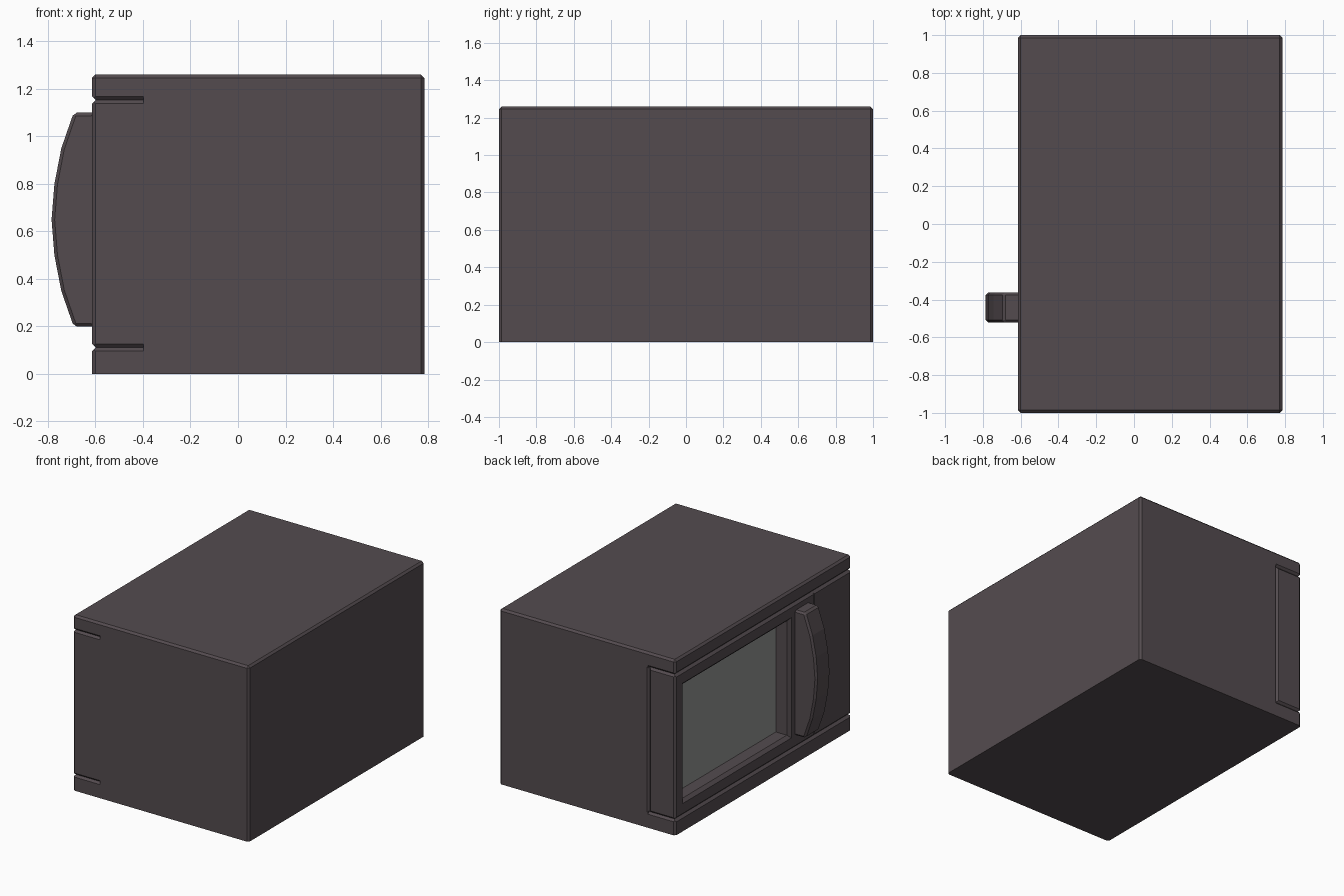
import bpy, bmesh, math
from mathutils import Matrix

if "Cube" in bpy.data.objects:
    bpy.data.objects.remove(bpy.data.objects["Cube"])


def material(name, rgb):
    m = bpy.data.materials.new(name)
    m.diffuse_color = (*rgb, 1)
    m.use_nodes = True
    m.node_tree.nodes["Principled BSDF"].inputs["Base Color"].default_value = m.diffuse_color
    return m


CASE = material("dark plum casing", (0.088, 0.071, 0.078))
GLASS = material("grey glass", (0.29, 0.295, 0.29))


def add(name, bm, mat=CASE):
    bmesh.ops.recalc_face_normals(bm, faces=bm.faces)
    me = bpy.data.meshes.new(name)
    bm.to_mesh(me)
    bm.free()
    me.materials.append(mat)
    ob = bpy.data.objects.new(name, me)
    bpy.context.collection.objects.link(ob)
    return ob


def box_bm(lo, hi):
    bm = bmesh.new()
    bmesh.ops.create_cube(bm, size=1)
    for v in bm.verts:
        v.co = [lo[i] if v.co[i] < 0 else hi[i] for i in range(3)]
    return bm


def cut(body, cutter):
    m = body.modifiers.new("cut", "BOOLEAN")
    m.operation, m.solver, m.object = "DIFFERENCE", "EXACT", cutter
    bpy.context.view_layer.objects.active = body
    bpy.ops.object.modifier_apply(modifier=m.name)
    bpy.data.objects.remove(cutter)


def groove(body, axis, centre, length, r):
    # diamond bar that leaves a V-shaped groove
    bm = bmesh.new()
    bmesh.ops.create_cone(bm, cap_ends=True, segments=4, radius1=r, radius2=r, depth=length)
    # make sure the diamond points lie along the axes
    if abs(abs(bm.verts[:][0].co.x) - abs(bm.verts[:][0].co.y)) < 1e-4:
        bm.transform(Matrix.Rotation(math.pi / 4, 4, "Z"))
    if axis != "Z":
        bm.transform(Matrix.Rotation(math.pi / 2, 4, "Y" if axis == "X" else "X"))
    bm.transform(Matrix.Translation(centre))
    cut(body, add("groove_cutter", bm))


F, B, H = -0.615, 0.785, 1.26   # door face, back face, height

# casing: chamfered everywhere but around the base
bm = box_bm((F, -1, 0), (B, 1, H))
edges = [e for e in bm.edges if any(v.co.z > 0.1 for v in e.verts)]
bmesh.ops.bevel(bm, geom=edges, offset=0.014, segments=1, affect="EDGES")
casing = add("casing", bm)

# grooves around the door
R, END = 0.0145, -0.405
for z in (0.112, 1.153):
    groove(casing, "Y", (F, 0, z), 2.2, R + 0.002)
    for y in (-1, 1):
        groove(casing, "X", ((END - 0.7) / 2, y, z), END + 0.7 + R, R)
groove(casing, "Z", (END, 1, 0.6325), 1.041, R)
groove(casing, "Z", (F, -0.575, 0.6325), 1.041, 0.006)

# window recess with a chamfered lip
Y0, Y1, Z0, Z1, DEPTH, LIP = -0.32, 0.92, 0.20, 1.065, 0.115, 0.022
cut(casing, add("window_cutter", box_bm((F - 0.1, Y0 + LIP, Z0 + LIP),
                                        (F + DEPTH, Y1 - LIP, Z1 - LIP))))
bm = box_bm((F - LIP, Y0 - LIP, Z0 - LIP), (F + LIP, Y1 + LIP, Z1 + LIP))
cy, cz = (Y0 + Y1) / 2, (Z0 + Z1) / 2
for v in bm.verts:
    if v.co.x > F:
        v.co.y += -2 * LIP if v.co.y > cy else 2 * LIP
        v.co.z += -2 * LIP if v.co.z > cz else 2 * LIP
cut(casing, add("lip_cutter", bm))

# window glass
g = LIP - 0.002
add("window_glass", box_bm((F + DEPTH - 0.006, Y0 + g, Z0 + g),
                           (F + DEPTH + 0.002, Y1 - g, Z1 - g)), GLASS)

# bowed door handle: half profile mirrored in height
MID = 0.65
outer = [(-0.785, 0), (-0.773, 0.15), (-0.744, 0.30), (-0.692, 0.45)]
inner = [(-0.612, 0.43), (-0.655, 0.30), (-0.688, 0.15), (-0.700, 0)]
upper = outer + [(-0.612, 0.45)] + inner
lower = [(x, -z) for x, z in reversed(upper) if z]
bm = bmesh.new()
f = bm.faces.new([bm.verts.new((x, -0.522, MID + z)) for x, z in upper + lower])
ext = bmesh.ops.extrude_face_region(bm, geom=[f])["geom"]
bmesh.ops.translate(bm, vec=(0, 0.16, 0), verts=[v for v in ext if isinstance(v, bmesh.types.BMVert)])
bmesh.ops.recalc_face_normals(bm, faces=bm.faces)
# chamfer the two long rims and the outer end edges
edges = []
for e in bm.edges:
    a, b = (v.co for v in e.verts)
    along = abs(a.y - b.y) > 0.1
    at_door = a.x > -0.62 and b.x > -0.62
    end = abs(a.x + 0.692) < 0.002 and abs(a.z - MID) > 0.4
    if (not along and not at_door) or (along and end):
        edges.append(e)
bmesh.ops.bevel(bm, geom=edges, offset=0.013, segments=1, affect="EDGES")
add("door_handle", bm)
